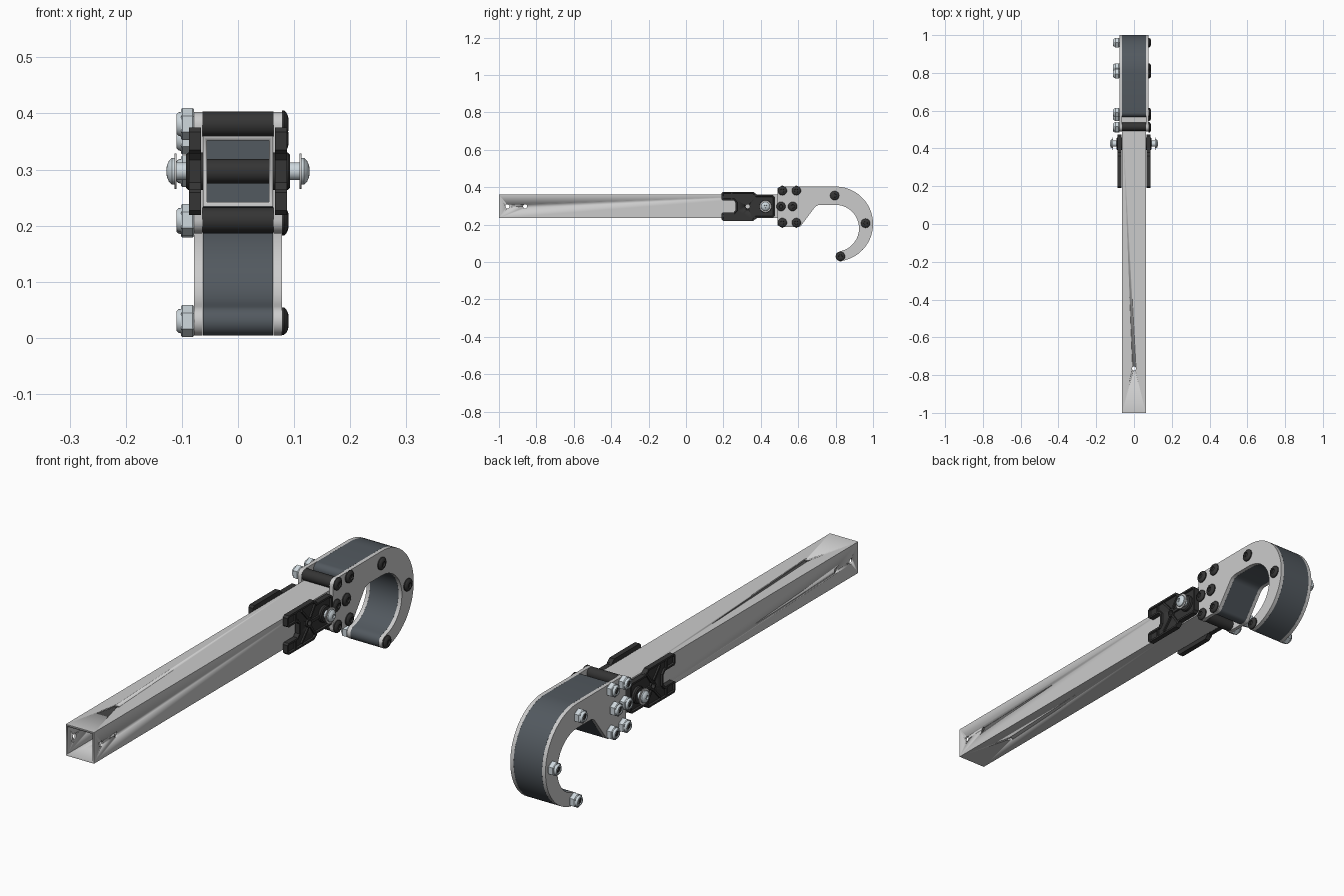
import bpy, bmesh
from math import sin, cos, pi, radians
from mathutils import Matrix, Vector

if "Cube" in bpy.data.objects:
    bpy.data.objects.remove(bpy.data.objects["Cube"])

ZC = 0.297  # height of the tube axis


def material(name, col):
    m = bpy.data.materials.new(name)
    m.diffuse_color = (*col, 1)
    m.use_nodes = True
    m.node_tree.nodes["Principled BSDF"].inputs["Base Color"].default_value = m.diffuse_color
    return m


BLACK = material("black_plastic", (0.035, 0.035, 0.035))
SLATE = material("slate_core", (0.085, 0.1, 0.115))
STEEL = material("bright_steel", (0.62, 0.69, 0.73))


def finish(name, bm, mat=None, angle=35):
    bmesh.ops.remove_doubles(bm, verts=bm.verts, dist=1e-5)
    bmesh.ops.recalc_face_normals(bm, faces=bm.faces)
    me = bpy.data.meshes.new(name)
    bm.to_mesh(me)
    bm.free()
    ob = bpy.data.objects.new(name, me)
    bpy.context.collection.objects.link(ob)
    if mat:
        me.materials.append(mat)
    bpy.ops.object.select_all(action='DESELECT')
    ob.select_set(True)
    bpy.context.view_layer.objects.active = ob
    bpy.ops.object.shade_smooth_by_angle(angle=radians(angle))
    return ob


def prism(name, pts, x0, x1, mat=None, inset=0, depth=0):
    """Extrude a (y, z) outline along x; optionally sink the x1 face inside a rim."""
    bm = bmesh.new()
    lo = [bm.verts.new((x0, y, z)) for y, z in pts]
    hi = [bm.verts.new((x1, y, z)) for y, z in pts]
    n = len(pts)
    bm.faces.new(lo)
    cap = bm.faces.new(hi)
    for i in range(n):
        j = (i + 1) % n
        bm.faces.new((lo[i], lo[j], hi[j], hi[i]))
    bmesh.ops.recalc_face_normals(bm, faces=bm.faces)
    if inset:
        bmesh.ops.inset_region(bm, faces=[cap], thickness=inset)
        bmesh.ops.inset_region(bm, faces=[cap], thickness=0.002, depth=-depth)
    return finish(name, bm, mat)


def lathe(name, prof, y, z, mat=None, n=24, sx=1):
    """Revolve an (x, radius) profile around an x axis through (y, z)."""
    bm = bmesh.new()
    rings = []
    for x, r in prof:
        if r == 0:
            rings.append([bm.verts.new((sx * x, y, z))] * n)
        else:
            rings.append([bm.verts.new((sx * x, y + r * sin(2 * pi * k / n), z + r * cos(2 * pi * k / n)))
                          for k in range(n)])
    for a, b in zip(rings, rings[1:]):
        for k in range(n):
            j = (k + 1) % n
            quad = list(dict.fromkeys((a[k], a[j], b[j], b[k])))
            if len(quad) > 2:
                bm.faces.new(quad)
    return finish(name, bm, mat)


def box(name, c, size, mat=None, rot=0):
    bm = bmesh.new()
    bmesh.ops.create_cube(bm, size=1, matrix=Matrix.Translation(Vector(c))
                          @ Matrix.Rotation(rot, 4, 'X') @ Matrix.Diagonal((*size, 1)))
    return finish(name, bm, mat)


def cut(ob, cutters):
    bpy.context.view_layer.objects.active = ob
    for c in cutters:
        m = ob.modifiers.new("cut", 'BOOLEAN')
        m.operation, m.solver, m.object = 'DIFFERENCE', 'EXACT', c
        bpy.ops.object.modifier_apply(modifier=m.name)
        bpy.data.objects.remove(c)


def arc(y, z, r, a0, a1, n):
    return [(y + r * cos(radians(a0 + (a1 - a0) * i / n)),
             z + r * sin(radians(a0 + (a1 - a0) * i / n))) for i in range(n + 1)]


# square tube with open ends and drilled holes
tube = box("square_tube", (0, -0.2, ZC), (0.125, 1.6, 0.125))
drill = [box("cutter", (0, -0.2, ZC), (0.11, 1.8, 0.11))]
for y in (-0.955, -0.86):
    drill.append(lathe("cutter", [(-.2, 0), (-.2, .011), (.2, .011), (.2, 0)], y, ZC))
top = lathe("cutter", [(-.2, 0), (-.2, .011), (.2, .011), (.2, 0)], 0, 0)
top.data.transform(Matrix.Translation((0, -0.765, ZC)) @ Matrix.Rotation(pi / 2, 4, 'Y'))
drill.append(top)
cut(tube, drill)

# hook outline shared by the side plates and the core
hook = (arc(0.8, 0.203, 0.2, 90, -82, 40)
        + arc(0.826, 0.030, 0.0262, -105, -260, 10)
        + arc(0.8, 0.18, 0.125, -76, 90, 32)
        + arc(0.718, 0.265, 0.04, 90, 140, 6)
        + arc(0.597, 0.210, 0.024, -40, -90, 5))
plate = hook + arc(0.514, 0.21, 0.024, -90, -180, 6) + arc(0.514, 0.379, 0.024, 180, 90, 6)
core = (hook + arc(0.59, 0.21, 0.024, -90, -255, 10) + [(0.601, 0.234), (0.601, 0.360)]
        + arc(0.59, 0.379, 0.024, 255, 90, 10))
for s, side in ((1, "right"), (-1, "left")):
    prism("hook_plate_" + side, plate, s * 0.063, s * 0.078)
prism("hook_core", core, -0.0628, 0.0628, SLATE)

# bolts, nuts and spacers
bolts = [(.515, .381), (.59, .381), (.508, ZC), (.57, ZC), (.515, .21), (.59, .21),
         (.795, .355), (.96, .207), (.826, .030)]
head = [(.078, 0), (.078, .0245), (.082, .0245), (.086, .021), (.089, .015), (.090, .010),
        (.084, .009), (.084, 0)]
for y, z in bolts:
    lathe("bolt_head", head, y, z, BLACK)
    lathe("nut", [(.078, 0), (.078, .026), (.081, .0285), (.099, .0285), (.102, .026), (.102, 0)],
          y, z, STEEL, n=6, sx=-1)
    lathe("nut_collar", [(.101, .022), (.106, .021), (.110, .017), (.110, .012), (.102, .012)],
          y, z, STEEL, sx=-1)
    lathe("bolt_end", [(.100, .0118), (.106, .0118), (.108, .009), (.108, 0)], y, z, BLACK, sx=-1)
for y, z in (bolts[0], bolts[4]):
    lathe("clamp_roller", [(-.063, 0), (-.063, .0225), (.063, .0225), (.063, 0)], y, z, BLACK)
for y, z in bolts[2:4]:
    lathe("inner_spacer", [(-.055, 0), (-.055, .022), (.055, .022), (.055, 0)], y, z, BLACK)

# moulded brackets with rims, ribs and pivot rivets on both sides
half = [(.265, .02), (.255, .032), (.197, .032), (.19, .038), (.19, .070), (.198, .078), (.36, .078),
        (.378, .06), (.465, .06), (.475, .05)]
outline = [(y, ZC + z) for y, z in half] + [(y, ZC - z) for y, z in reversed(half)]
for s, side in ((1, "right"), (-1, "left")):
    br = prism("bracket_" + side, outline, s * 0.066, s * 0.087, BLACK, inset=0.008, depth=0.007)
    cut(br, [lathe("cutter", [(.06, 0), (.06, .011), (.1, .011), (.1, 0)], .33, ZC, sx=s)])
    lathe("bracket_eyelet", [(.078, .011), (.087, .011), (.087, .018), (.078, .018)], .33, ZC, BLACK, sx=s)
    lathe("pivot_boss", [(.0625, 0), (.0625, .033), (.089, .033), (.093, .029), (.093, 0)],
          .425, ZC, BLACK, sx=s)
    for t in (1, -1):
        box("bracket_rib", (s * .0825, .303, ZC + t * .042), (.008, .008, .062), BLACK, t * radians(42))
        box("bracket_rib", (s * .0825, .356, ZC + t * .042), (.008, .008, .062), BLACK, -t * radians(35))
        box("bracket_crossbar", (s * .0825, .245, ZC + t * .055), (.008, .008, .036), BLACK)
    box("bracket_spine", (s * .0825, .37, ZC), (.008, .05, .012), BLACK)
    lathe("rivet_shaft", [(.09, .016), (.112, .016)], .425, ZC, STEEL, sx=s)
    lathe("rivet_washer", [(.110, 0), (.110, .032), (.1135, .032), (.1135, 0)], .425, ZC, None, sx=s)
    lathe("rivet_head", [(.113, .024), (.118, .0235), (.123, .019), (.1265, .011), (.127, .008),
                         (.122, .007), (.122, 0)], .425, ZC, STEEL, sx=s)
